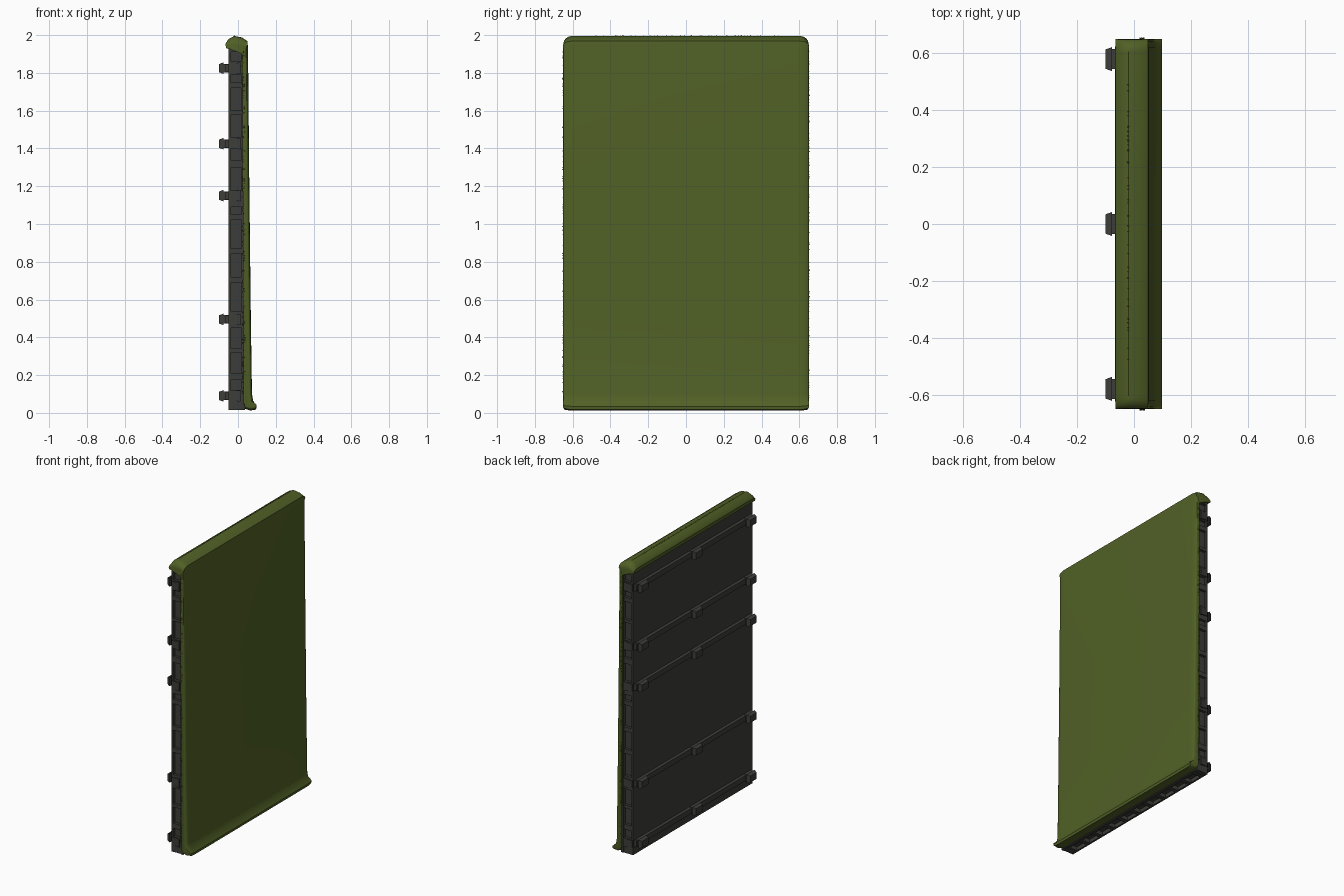
import bpy, bmesh, math, random
from mathutils import Vector

if "Cube" in bpy.data.objects:
    bpy.data.objects.remove(bpy.data.objects["Cube"])
random.seed(4)

def material(name, col):
    m = bpy.data.materials.new(name)
    m.diffuse_color = (*col, 1)
    m.use_nodes = True
    m.node_tree.nodes["Principled BSDF"].inputs["Base Color"].default_value = m.diffuse_color
    return m

GREEN = material("moss_green", (0.082, 0.118, 0.019))
DARK = material("dark_grey", (0.046, 0.046, 0.041))

def finish(bm, name, mat, smooth=False):
    bmesh.ops.recalc_face_normals(bm, faces=bm.faces)
    me = bpy.data.meshes.new(name)
    bm.to_mesh(me)
    bm.free()
    me.materials.append(mat)
    ob = bpy.data.objects.new(name, me)
    bpy.context.collection.objects.link(ob)
    if smooth:
        bpy.ops.object.select_all(action='DESELECT')
        ob.select_set(True)
        bpy.context.view_layer.objects.active = ob
        bpy.ops.object.shade_smooth_by_angle(angle=math.radians(35))
    return ob

def box(bm, x, y, z, taper=0.0):
    """Box from ranges; taper shrinks the -x end in y and z."""
    vs = []
    for i, xx in enumerate(x):
        t = taper if i == 0 else 0
        vs.append([bm.verts.new((xx, yy, zz)) for yy, zz in
                   ((y[0]+t, z[0]+t), (y[1]-t, z[0]+t), (y[1]-t, z[1]-t), (y[0]+t, z[1]-t))])
    a, b = vs
    bm.faces.new(a)
    bm.faces.new(b)
    for i in range(4):
        j = (i + 1) % 4
        bm.faces.new((a[i], a[j], b[j], b[i]))

# green padded cover: xz profile swept along y, ends rounded off
profile = [(-.062, 1.93), (-.065, 1.955), (-.05, 1.98), (-.02, 1.995), (.02, 1.988),
           (.05, 1.968), (.053, 1.93), (.06, 1.2), (.068, .5), (.074, .1), (.08, .065),
           (.098, .035), (.096, .018), (.065, .012), (.038, .022), (.03, .05),
           (.022, 1.9), (-.04, 1.925)]
bm = bmesh.new()
R = 0.045
half = [(0.65 - R * (1 - math.cos(a)), 1 - math.sin(a)) for a in
        [math.radians(v) for v in (0, 15, 30, 50, 70, 90)]]
sections = [(-y, s) for y, s in half] + [(y, s) for y, s in reversed(half)]
rings = []
for y, s in sections:
    ring = []
    for x, z in profile:
        if z > 1.94:
            z -= R * s * (z - 1.94) / 0.055
        elif z < 0.06:
            z += 0.015 * s * (0.06 - z) / 0.045
        elif x > 0.05:
            x -= 0.012 * s
        ring.append(bm.verts.new((x, y, z)))
    rings.append(ring)
n = len(profile)
for a, b in zip(rings, rings[1:]):
    for i in range(n):
        j = (i + 1) % n
        bm.faces.new((a[i], a[j], b[j], b[i]))
bm.faces.new(rings[0])
bm.faces.new(rings[-1])
finish(bm, "green_cover", GREEN, True)

# ragged fringe of tiny tufts along both sides and the top edge
bm = bmesh.new()
def tuft(p, d, size):
    d = Vector(d)
    side = d.orthogonal().normalized() * size
    up = d.cross(side).normalized() * size
    p = Vector(p)
    base = [bm.verts.new(p + side), bm.verts.new(p + up - side * .5), bm.verts.new(p - up - side * .5)]
    tip = bm.verts.new(p + d)
    bm.faces.new(base)
    for i in range(3):
        bm.faces.new((base[i], base[(i + 1) % 3], tip))
for s in (-1, 1):
    for k in range(130):
        tuft((random.uniform(.022, .036), s * .648, random.uniform(.08, 1.93)),
             (random.uniform(-.004, .002), s * random.uniform(.004, .009), random.uniform(-.004, .004)), .004)
for k in range(40):
    tuft((-.02, random.uniform(-.5, .5), 1.993), (0, 0, .007), .004)
finish(bm, "fringe_tufts", GREEN)

# rigid dark tray: core, front and back plates, ribs leaving open pockets
pockets = [(.12, .175), (.21, .32), (.34, .45), (.54, .69), (.72, .84), (.87, 1.02),
           (1.05, 1.09), (1.18, 1.30), (1.34, 1.40), (1.46, 1.58), (1.60, 1.72),
           (1.75, 1.79), (1.86, 1.91)]
X0, X1 = -.05, .026
bm = bmesh.new()
box(bm, (X0 + .004, X1), (-.622, .622), (.04, 1.95))
box(bm, (X0, X0 + .012), (-.64, .64), (.015, 1.95))
box(bm, (X1 - .008, X1 + .012), (-.642, .642), (.015, 1.94))
edges = [.016] + [v for p in pockets for v in p] + [1.95]
for z0, z1 in zip(edges[::2], edges[1::2]):
    for s in (-1, 1):
        box(bm, (X0 + .002, X1 + .002), sorted((s * .615, s * .64)), (z0, z1))
# ribs under the bottom edge
for k in range(11):
    y = -.6 + k * .12
    box(bm, (X0 + .002, X1 + .002), (y - .014, y + .014), (.014, .045))
finish(bm, "backing_tray", DARK)

# horizontal rails with clips at both ends and the middle
levels = (.09, .495, 1.15, 1.425, 1.825)
bm = bmesh.new()
for z in levels:
    box(bm, (-.066, X0 + .004), (-.63, .63), (z - .024, z + .024), .006)
finish(bm, "back_rails", DARK)

bm = bmesh.new()
for z in levels:
    for y in (-.58, 0, .58):
        box(bm, (-.1, -.078), (y - .042, y + .042), (z - .03, z + .03), .008)
        box(bm, (-.078, X0 + .004), (y - .035, y + .035), (z - .023, z + .023))
    for s in (-1, 1):
        box(bm, (-.045, .012), sorted((s * .6, s * .65)), (z - .03, z + .03), .006)
finish(bm, "rail_clips", DARK)
